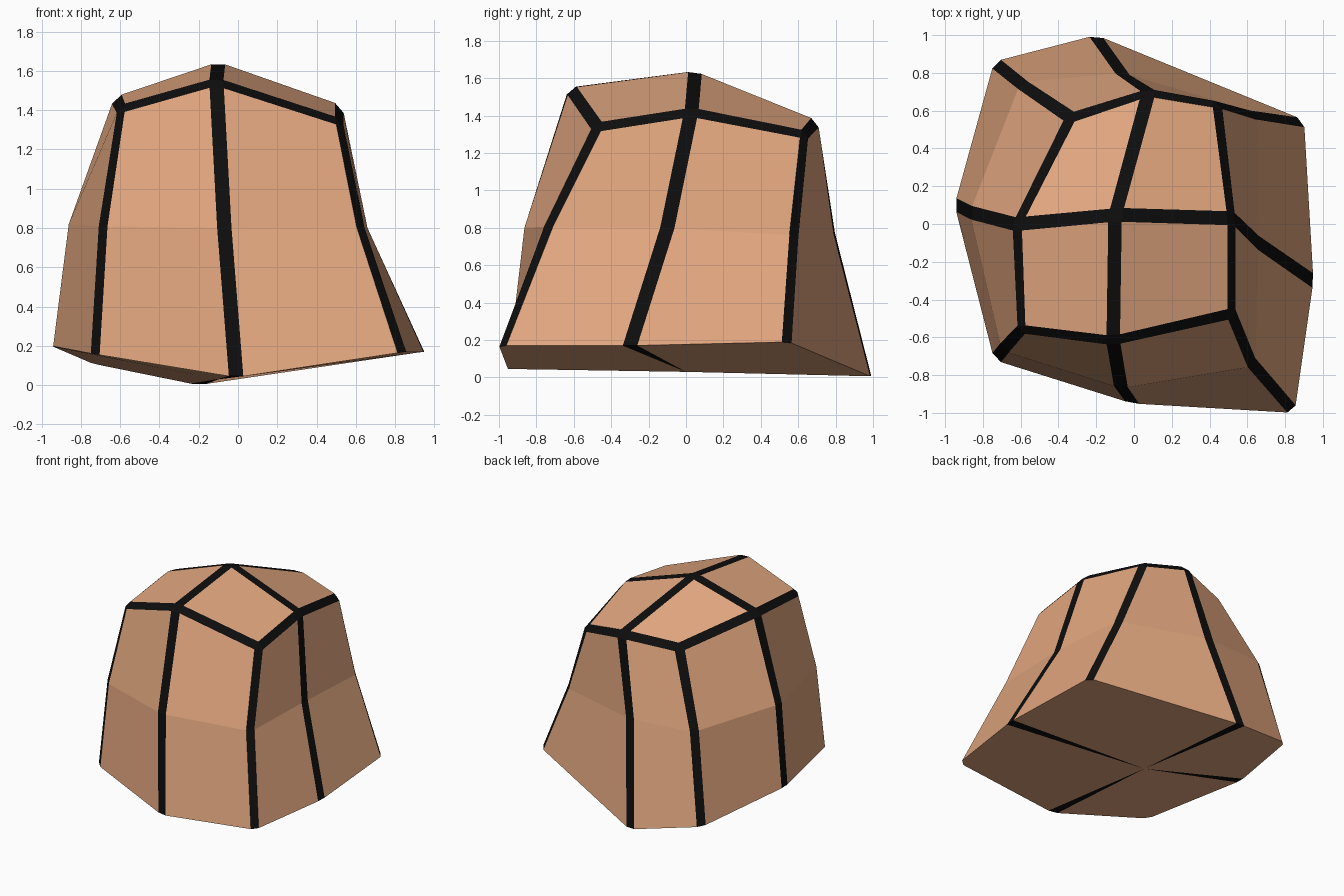
import bpy, bmesh
from mathutils import Vector

cube = bpy.data.objects.get("Cube")
if cube:
    bpy.data.objects.remove(cube)


def make_material(name, rgb):
    mat = bpy.data.materials.new(name)
    mat.use_nodes = True
    colour = (*rgb, 1.0)
    mat.diffuse_color = colour
    mat.node_tree.nodes["Principled BSDF"].inputs["Base Color"].default_value = colour
    return mat


TAN, BLACK = 0, 1
STRIP = 0.075      # width of the black seams
materials = [make_material("warm tan", (0.75, 0.38, 0.21)),
             make_material("seam black", (0.004, 0.004, 0.004))]

# Three rings, counter-clockwise from the front right corner, low to high
rings = [
    [(-.74, -.72, .16), (-.01, -.95, .04), (.85, -1.0, .17), (.95, -.3, .17),
     (.90, .55, .19), (-.2, 1.0, 0), (-.74, .86, .11), (-.95, .1, .2)],
    [(-.70, -.67, .81), (-.07, -.87, .8), (.64, -.75, .81), (.66, -.1, .8),
     (.65, .59, .76), (-.06, .8, .77), (-.60, .75, .79), (-.87, .06, .82)],
    [(-.61, -.57, 1.42), (-.11, -.63, 1.56), (.53, -.48, 1.35), (.53, .03, 1.43),
     (.45, .65, 1.31), (.08, .71, 1.38), (-.34, .57, 1.33), (-.63, 0, 1.47)],
]
top_centre, bottom_centre = (-.1, .05, 1.65), (-.1, 0, .03)

bm = bmesh.new()
low, mid, high = [[bm.verts.new(p) for p in ring] for ring in rings]
peak = bm.verts.new(top_centre)

# Side panels, then four top panels
for a, b in ((low, mid), (mid, high)):
    for i in range(8):
        j = (i + 1) % 8
        bm.faces.new((a[i], a[j], b[j], b[i]))
for i in range(0, 8, 2):
    bm.faces.new((peak, high[i - 1], high[i], high[i + 1]))

# Black seams on the uprights, the top rim and the top cross
upper = set(high) | {peak}
seams = [e for e in bm.edges
         if set(e.verts) <= upper
         or not any(set(e.verts) <= set(ring) for ring in (low, mid))]
bmesh.ops.bevel(bm, geom=seams, offset=STRIP, offset_type='WIDTH', segments=1,
                profile=0.5, affect='EDGES', clamp_overlap=False, material=BLACK)

# Underside: pair up the seam ends round the open rim
rim = {v for e in bm.edges if e.is_boundary for v in e.verts}
pairs = []
for p in rings[0]:
    c = Vector(p)
    near = sorted(rim, key=lambda v: (v.co - c).length)[:2]
    pairs.append(sorted(near, key=lambda v: c.x * v.co.y - c.y * v.co.x))
base = bm.verts.new(bottom_centre)
panels = []
for i in range(0, 8, 2):
    before, corner, after = pairs[i - 1], pairs[i], pairs[i + 1]
    panels.append(bm.faces.new((base, after[0], corner[1], corner[0], before[1])))
    rib = bm.faces.new((base, after[1], after[0]))
    rib.material_index = BLACK

# Black border round each underside panel
border = bmesh.ops.inset_individual(bm, faces=panels, thickness=0.035)
for f in border["faces"]:
    f.material_index = BLACK
for f in panels:
    f.material_index = TAN

bmesh.ops.recalc_face_normals(bm, faces=bm.faces[:])
mesh = bpy.data.meshes.new("faceted_block")
bm.to_mesh(mesh)
bm.free()
for mat in materials:
    mesh.materials.append(mat)
block = bpy.data.objects.new("faceted_block", mesh)
bpy.context.collection.objects.link(block)
